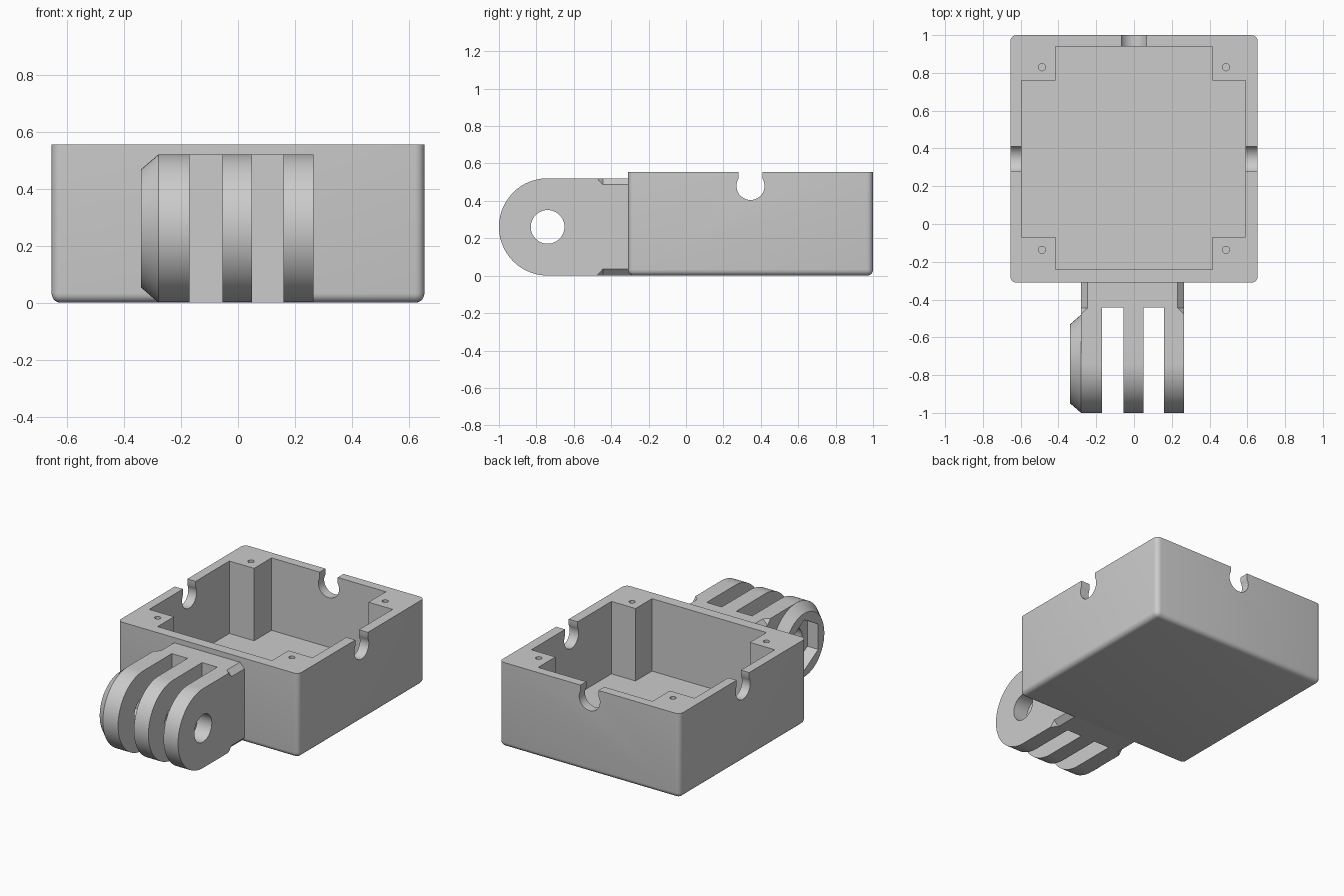
import bpy, bmesh, math
from mathutils import Vector

if "Cube" in bpy.data.objects:
    bpy.data.objects.remove(bpy.data.objects["Cube"], do_unlink=True)

GREY = (0.6, 0.6, 0.6, 1)
mat = bpy.data.materials.new("light grey plastic")
mat.use_nodes = True
mat.diffuse_color = GREY
mat.node_tree.nodes["Principled BSDF"].inputs["Base Color"].default_value = GREY


def make(name, bm):
    bmesh.ops.recalc_face_normals(bm, faces=bm.faces)
    mesh = bpy.data.meshes.new(name)
    bm.to_mesh(mesh)
    bm.free()
    mesh.materials.append(mat)
    ob = bpy.data.objects.new(name, mesh)
    bpy.context.collection.objects.link(ob)
    return ob


def hull(name, points):
    """Convex solid around the points."""
    bm = bmesh.new()
    for p in points:
        bm.verts.new(p)
    bmesh.ops.convex_hull(bm, input=bm.verts)
    bmesh.ops.dissolve_limit(bm, angle_limit=0.01, verts=bm.verts, edges=bm.edges)
    return make(name, bm)


def box_points(x0, x1, y0, y1, z0, z1):
    return [(x, y, z) for x in (x0, x1) for y in (y0, y1) for z in (z0, z1)]


def arc(u, v, r, start=0, sweep=360, n=48):
    """Points on an arc; a full turn leaves out the repeated end point."""
    count = n if sweep == 360 else n + 1
    angles = [math.radians(start + sweep * i / n) for i in range(count)]
    return [(u + r * math.cos(a), v + r * math.sin(a)) for a in angles]


def along(axis, profile, *levels):
    """Place a flat profile at several levels along x, y or z."""
    place = {"x": lambda u, v, w: (w, u, v),
             "y": lambda u, v, w: (u, w, v),
             "z": lambda u, v, w: (u, v, w)}[axis]
    return [place(u, v, w) for w in levels for u, v in profile]


def cut(target, point_sets):
    """Subtract each convex cutter, then discard it."""
    for points in point_sets:
        cutter = hull("cutter", points)
        cutter.hide_render = True
        mod = target.modifiers.new("cut", "BOOLEAN")
        mod.operation = "DIFFERENCE"
        mod.solver = "EXACT"
        mod.object = cutter
        bpy.context.view_layer.update()
        graph = bpy.context.evaluated_depsgraph_get()
        mesh = bpy.data.meshes.new_from_object(target.evaluated_get(graph))
        target.modifiers.clear()
        target.data = mesh
        bpy.data.objects.remove(cutter, do_unlink=True)


# Housing: rounded sides and bottom, sharp rim
W, FRONT, BACK, TOP = 0.655, -0.31, 1.0, 0.555
MID = 0.345
bm = bmesh.new()
for p in box_points(-W, W, FRONT, BACK, 0, TOP):
    bm.verts.new(p)
bmesh.ops.convex_hull(bm, input=bm.verts)
bmesh.ops.dissolve_limit(bm, angle_limit=0.01, verts=bm.verts, edges=bm.edges)
round_edges = [e for e in bm.edges if min(v.co.z for v in e.verts) < 0.1]
bmesh.ops.bevel(bm, geom=round_edges, offset=0.033, segments=5,
                profile=0.5, affect="EDGES")
housing = make("housing", bm)

# Cross-shaped cavity that leaves four corner posts
FLOOR, OVER = 0.08, 0.7
cutters = [box_points(-0.595, 0.59, -0.07, 0.76, FLOOR, OVER),
           box_points(-0.415, 0.415, -0.24, 0.94, FLOOR, OVER)]

# Screw holes in the posts
for x in (-0.487, 0.487):
    for y in (-0.137, 0.83):
        cutters.append(along("z", arc(x, y, 0.019, n=16), 0.2, OVER))

# Keyhole cable notches in both sides and the back
for axis, centre, a, b in (("x", MID, -0.8, -0.5), ("x", MID, 0.5, 0.8),
                           ("y", 0, 0.9, 1.1)):
    slot = [(centre + s, z) for s in (-0.065, 0.065) for z in (0.48, OVER)]
    cutters.append(along(axis, slot, a, b))
    cutters.append(along(axis, arc(centre, 0.48, 0.075), a, b))
cut(housing, cutters)

# Hinge mount: rounded tongue split into three fingers
CY, CZ, R = -0.74, 0.261, 0.26
LEFT, RIGHT = 0.265, -0.28
tongue = arc(CY, CZ, R, 90, 180) + [(-0.28, CZ - R), (-0.28, CZ + R)]
mount = hull("hinge_fingers", along("x", tongue, RIGHT, LEFT))
bolt_hole = along("x", arc(CY, CZ, 0.09), -0.5, 0.5)
nut_recess = along("x", arc(CY, CZ, 0.166, 30, n=6), -0.5, -0.262)
cutters = [box_points(-0.17, -0.055, -1.1, -0.443, -0.1, 0.7),
           box_points(0.05, 0.16, -1.1, -0.443, -0.1, 0.7),
           bolt_hole, nut_recess]

# Chamfered neck corners with tapered ends
for x, sx in ((LEFT, 1), (RIGHT, -1)):
    for z, sz in ((CZ + R, 1), (CZ - R, -1)):
        out, inn = 0.01, -0.044
        tri = [(x + sx * u, z + sz * v)
               for u, v in ((out, out), (out, inn), (inn, out))]
        tip = (x + sx * out, -0.495, z + sz * out)
        cutters.append(along("y", tri, -0.2, -0.445) + [tip])
cut(mount, cutters)

# Nut boss: tapered disc on the right finger
boss = hull("nut_boss", along("x", arc(CY, CZ, 0.208), -0.34)
            + along("x", arc(CY, CZ, R), RIGHT))
cut(boss, [nut_recess])

# Smooth curved faces, keep hard edges
bpy.ops.object.select_all(action="DESELECT")
for ob in (housing, mount, boss):
    ob.select_set(True)
    bpy.context.view_layer.objects.active = ob
bpy.ops.object.shade_smooth_by_angle(angle=math.radians(30))
